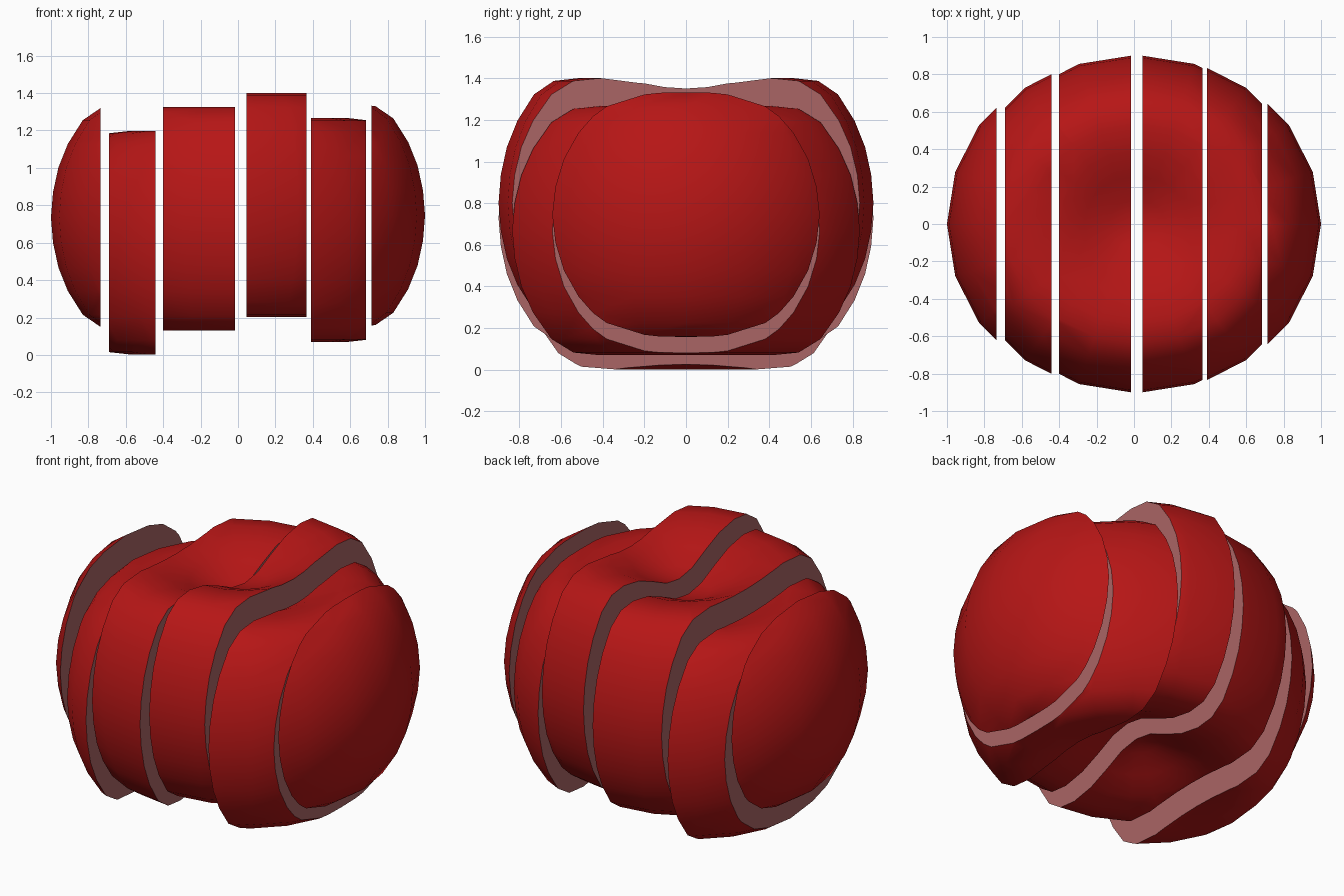
import bpy, bmesh, math
from mathutils import Vector

if "Cube" in bpy.data.objects:
    bpy.data.objects.remove(bpy.data.objects["Cube"])

def material(name, rgb):
    m = bpy.data.materials.new(name)
    m.diffuse_color = (*rgb, 1)
    m.use_nodes = True
    m.node_tree.nodes["Principled BSDF"].inputs["Base Color"].default_value = m.diffuse_color
    return m

SKIN = material("red_skin", (0.47, 0.008, 0.008))
FLESH = material("pale_flesh", (0.40, 0.13, 0.13))

# Upper half of the round body's profile (radius, height); mirrored below
HALF = [(0, 0.44), (0.12, 0.46), (0.25, 0.52), (0.38, 0.573), (0.52, 0.598),
        (0.635, 0.585), (0.73, 0.52), (0.81, 0.393), (0.86, 0.268), (0.889, 0.135)]
PROFILE = HALF + [(0.9, 0)] + [(r, -z) for r, z in reversed(HALF)]


def body():
    """Dimpled round body with 20 sides."""
    bm = bmesh.new()
    vs = [bm.verts.new((r, 0, z)) for r, z in PROFILE]
    es = [bm.edges.new(p) for p in zip(vs, vs[1:])]
    bmesh.ops.spin(bm, geom=vs + es, cent=(0, 0, 0), axis=(0, 0, 1),
                   angle=2 * math.pi, steps=20)
    bmesh.ops.remove_doubles(bm, verts=bm.verts[:], dist=1e-4)
    bmesh.ops.recalc_face_normals(bm, faces=bm.faces[:])
    for f in bm.faces:
        f.smooth = True
    return bm


def cut(bm, x, side):
    """Remove everything beyond x on the given side and cap with flesh."""
    res = bmesh.ops.bisect_plane(bm, geom=bm.verts[:] + bm.edges[:] + bm.faces[:],
                                 dist=1e-4, plane_co=(x, 0, 0), plane_no=(side, 0, 0),
                                 clear_outer=True)
    rim = [e for e in res["geom_cut"]
           if isinstance(e, bmesh.types.BMEdge) and e.is_boundary]
    for f in bmesh.ops.edgeloop_fill(bm, edges=rim)["faces"]:
        f.material_index = 1
        f.smooth = False
        f.normal_update()
        if f.normal.x * side < 0:
            f.normal_flip()
        for e in f.edges:
            e.smooth = False


# Slices: name, cut positions in the whole body, sideways shift, height of centre
SLICES = [
    ("left_end_slice", None, -0.635, -0.10, 0.735),
    ("left_outer_slice", -0.635, -0.385, -0.055, 0.60),
    ("left_middle_slice", -0.385, 0.0, -0.015, 0.728),
    ("right_middle_slice", 0.0, 0.32, 0.045, 0.802),
    ("right_outer_slice", 0.32, 0.615, 0.07, 0.668),
    ("right_end_slice", 0.615, None, 0.10, 0.745),
]
for name, x0, x1, dx, z in SLICES:
    bm = body()
    if x0 is not None:
        cut(bm, x0, -1)
    if x1 is not None:
        cut(bm, x1, 1)
    me = bpy.data.meshes.new(name)
    bm.to_mesh(me)
    bm.free()
    me.materials.append(SKIN)
    me.materials.append(FLESH)
    ob = bpy.data.objects.new(name, me)
    ob.location = Vector((dx, 0, z))
    bpy.context.collection.objects.link(ob)
